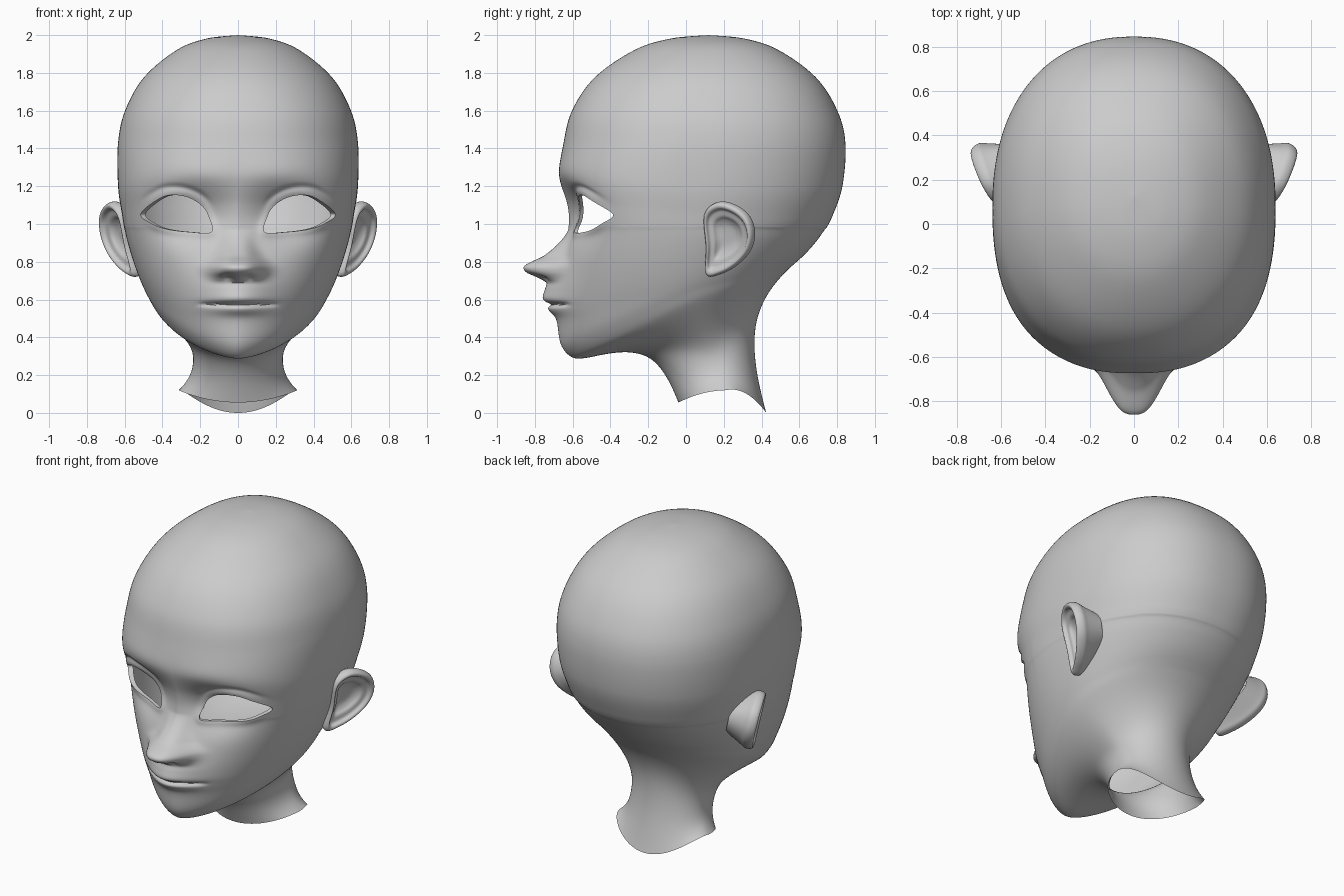
import bpy, bmesh, math
from mathutils import Vector
from mathutils.bvhtree import BVHTree

if "Cube" in bpy.data.objects:
    bpy.data.objects.remove(bpy.data.objects["Cube"])


def spline(keys, i, t, closed=False):
    """Catmull-Rom through tuples."""
    n = len(keys)
    k = [keys[j % n] if closed else keys[max(0, min(n - 1, j))] for j in range(i - 1, i + 3)]
    return [0.5 * (2 * b + (c - a) * t + (2 * a - 5 * b + 4 * c - d) * t * t + (3 * b - a - 3 * c + d) * t ** 3)
            for a, b, c, d in zip(*k)]


def closed_curve(pts, per):
    return [spline(pts, i, j / per, True) for i in range(len(pts)) for j in range(per)]


def lookup(tab, z):
    """Smooth lookup in rising (key, value...) rows."""
    if z <= tab[0][0]:
        return tab[0][1:]
    for i in range(len(tab) - 1):
        a, b = tab[i][0], tab[i + 1][0]
        if z <= b:
            return spline(tab, i, (z - a) / (b - a))[1:]
    return tab[-1][1:]


def gauss(x, z, cx, cz, sx, sz):
    return math.exp(-0.5 * (((x - cx) / sx) ** 2 + ((z - cz) / sz) ** 2))


def ramp(v, a, b):
    t = max(0, min(1, (v - a) / (b - a)))
    return t * t * (3 - 2 * t)


def add_object(name, bm):
    bmesh.ops.recalc_face_normals(bm, faces=bm.faces[:])
    me = bpy.data.meshes.new(name)
    bm.to_mesh(me)
    bm.free()
    ob = bpy.data.objects.new(name, me)
    bpy.context.collection.objects.link(ob)
    bpy.context.view_layer.objects.active = ob
    ob.select_set(True)
    bpy.ops.object.shade_smooth_by_angle(angle=math.radians(50))
    ob.select_set(False)
    return ob


def loft(bm, rings):
    rows = [[bm.verts.new(p) for p in r] for r in rings]
    for a, b in zip(rows, rows[1:]):
        for j in range(len(a)):
            k = (j + 1) % len(a)
            bm.faces.new((a[j], a[k], b[k], b[j]))


# Tilted head sections: front y,z / side y,z,half-width / back y,z / front roundness
def cranium(deg):
    s, c, n = math.sin(math.radians(deg)), math.cos(math.radians(deg)), 2.1
    r = (s ** n + c ** n) ** (-1 / n)
    s, z = s * r, 1.36 + .64 * c * r
    return (.12 - .772 * s, z, .12 - .04 * s, z, .638 * s, .12 + .727 * s, z, 2 + .3 * s ** 4)


FACE = [
    (-.67, 1.26, .05, 1.20, .635, .828, 1.20, 2.42),
    (-.64, 1.10, .03, 1.05, .614, .77, 1.03, 2.45),
    (-.635, .97, .02, .95, .597, .72, .945, 2.35),
    (-.65, .80, .02, .86, .573, .682, .895, 2.15),
    (-.675, .62, .02, .77, .543, .645, .853, 1.9),
    (-.68, .48, .02, .70, .515, .608, .817, 1.72),
    (-.66, .35, .03, .65, .488, .568, .782, 1.6),
    (-.58, .283, .05, .58, .445, .523, .74, 1.55)]
NECK = [
    (-.45, .308, .09, .47, .345, .445, .65, 1.65),
    (-.31, .325, .12, .38, .27, .385, .53, 1.8),
    (-.19, .295, .14, .31, .238, .363, .41, 2),
    (-.115, .21, .17, .24, .241, .367, .28, 2),
    (-.072, .13, .19, .18, .265, .388, .15, 2),
    (-.04, .055, .21, .12, .312, .425, 0, 2)]
SECTIONS = [cranium(d) for d in (0, 15, 30, 50, 68, 84)] + FACE + NECK

# Eye opening outline in x,z
EYE = closed_curve([(.142, .957), (.152, 1.03), (.185, 1.09), (.25, 1.135), (.33, 1.153), (.41, 1.138),
                    (.515, 1.055), (.46, 1.003), (.38, .973), (.26, .958)], 7)


def eye_nearest(x, z):
    """Distance to the outline, nearest point and inside flag."""
    best, inside = (9, 0, 0), False
    for (ax, az), (bx, bz) in zip(EYE, EYE[1:] + EYE[:1]):
        dx, dz = bx - ax, bz - az
        t = max(0, min(1, ((x - ax) * dx + (z - az) * dz) / (dx * dx + dz * dz)))
        px, pz = ax + dx * t, az + dz * t
        best = min(best, (math.hypot(x - px, z - pz), px, pz))
        if (az > z) != (bz > z) and x < ax + (z - az) / (bz - az) * dx:
            inside = not inside
    return best[0], best[1], best[2], inside


# Nose: height, forward amount, half-width
NOSE = [(.685, 0, .12), (.715, .065, .128), (.745, .148, .134), (.78, .174, .132),
        (.83, .098, .10), (.90, .036, .075), (.97, 0, .07)]


def face_relief(x, z):
    """Forward amount of the facial features."""
    x = abs(x)
    amt, wid = lookup(NOSE, z)
    f = amt * math.exp(-(x / wid) ** 3)
    f -= .03 * gauss(x, z, .055, .718, .022, .012)                     # nostrils
    f += .078 * gauss(x, z, 0, .635, .13, .10 if z > .635 else .065)   # muzzle
    f += .012 * gauss(x, z, 0, .602, .12, .018)                        # upper lip
    f += .018 * gauss(x, z, 0, .545, .10, .02)                         # lower lip
    f -= .024 * math.exp(-(x / .195) ** 8) * gauss(x, z, x, .574, 1, .008)   # mouth line
    f -= .098 * gauss(x, z, .25, 1.04, .13, .10)                       # eye socket
    f += .008 * gauss(x, z, .2, 1.265, .15, .05)                       # brow
    if .02 < x < .62 and .85 < z < 1.28:                               # eyelids
        d, _, _, inside = eye_nearest(x, z)
        d = 0 if inside else d
        fade = 1 - ramp(x, .42, .54)
        f += .014 * fade * math.exp(-(d / .025) ** 2)
        f -= .010 * fade * ramp(z, 1.02, 1.1) * ramp(x, .12, .2) * math.exp(-((d - .045) / .014) ** 2)
    return f


# Head shell
SEG = 240
rings = []
last = len(SECTIONS) - 2
for i in range(last + 1):
    steps = 18 if 5 <= i <= 12 else 7
    for j in range(steps + (i == last)):
        fy, fz, sy, sz, w, by, bz, nf = spline(SECTIONS, i, j / steps)
        arch = j / steps if i == last else 0
        nb = 2 + .25 * ramp(sz, .5, 1.3)
        ring = []
        for k in range(SEG):
            u = 2 * math.pi * k / SEG
            a = u - .5 * math.sin(u)
            c, s = math.cos(a), math.sin(a)
            n, ey, ez, bow = (nf, fy, fz, .06) if c > 0 else (nb, by, bz, .17)
            r = (abs(c) ** n + abs(s) ** n) ** (-1 / n)
            q = abs(c) * r
            ring.append((w * s * r, sy + (ey - sy) * q, sz + (ez - sz) * q + arch * bow * q * (1 - q)))
        rings.append(ring)
head = bmesh.new()
loft(head, rings)
bmesh.ops.remove_doubles(head, verts=head.verts[:], dist=1e-5)

# Relax the jaw and nape, then add the features
soft = [v for v in head.verts if v.co.z < .98 and not v.is_boundary]
for _ in range(30):
    bmesh.ops.smooth_vert(head, verts=soft, factor=.5, use_axis_x=True, use_axis_y=True, use_axis_z=True)
for v in head.verts:
    if v.co.y < -.25 and .35 < v.co.z < 1.5:
        v.co.y -= face_relief(v.co.x, v.co.z)

# Eye openings with clean rims
head.normal_update()
tree = BVHTree.FromBMesh(head)
holes = []
for f in head.faces:
    m = f.calc_center_median()
    if m.y < -.25 and .1 < abs(m.x) < .55 and .9 < m.z < 1.2 and eye_nearest(abs(m.x), m.z)[3]:
        holes.append(f)
bmesh.ops.delete(head, geom=holes, context='FACES')
rim = [e for e in head.edges if e.is_boundary and e.verts[0].co.z > .8]
for v in {v for e in rim for v in e.verts}:
    _, px, pz, _ = eye_nearest(abs(v.co.x), v.co.z)
    hit = tree.ray_cast(Vector((math.copysign(px, v.co.x), -2, pz)), Vector((0, 1, 0)))[0]
    if hit:
        v.co = hit
new = bmesh.ops.extrude_edge_only(head, edges=rim)["geom"]
for v in (g for g in new if isinstance(g, bmesh.types.BMVert)):
    v.co += Vector((-.05 * v.co.x, .018, 0))
add_object("head", head)

# Ears: outline in y,z swept through a rim-and-bowl profile of (scale, depth)
EAR = closed_curve([(.10, 1.05), (.165, 1.112), (.25, 1.098), (.325, 1.04), (.355, .95), (.335, .86),
                    (.27, .785), (.185, .737), (.11, .733), (.11, .88)], 6)
PROFILE = [(.6, -.15), (.88, -.06), (1, -.025), (1, .005), (.94, .022), (.85, .02),
           (.77, .002), (.6, -.006), (.48, -.022), (.3, -.034), (.02, -.036)]
out = Vector((.86, -.42, -.18)).normalized()
rings = []
for i in range(len(PROFILE) - 1):
    for j in range(4):
        s, d = spline(PROFILE, i, j / 4)
        ring = []
        for y, z in EAR:
            ey, ez = .205 + (y - .205) * s, .93 + (z - .93) * s
            p = Vector((.635 + .5 * (ey - .21) + .24 * (ez - .92), ey, ez))
            ring.append(p + out * d)
        rings.append(ring)
ear = bmesh.new()
loft(ear, rings)
ear.verts.ensure_lookup_table()
ear.faces.new(ear.verts[-len(EAR):])
ears = add_object("ears", ear)
ears.modifiers.new("mirror", 'MIRROR').use_mirror_merge = False
